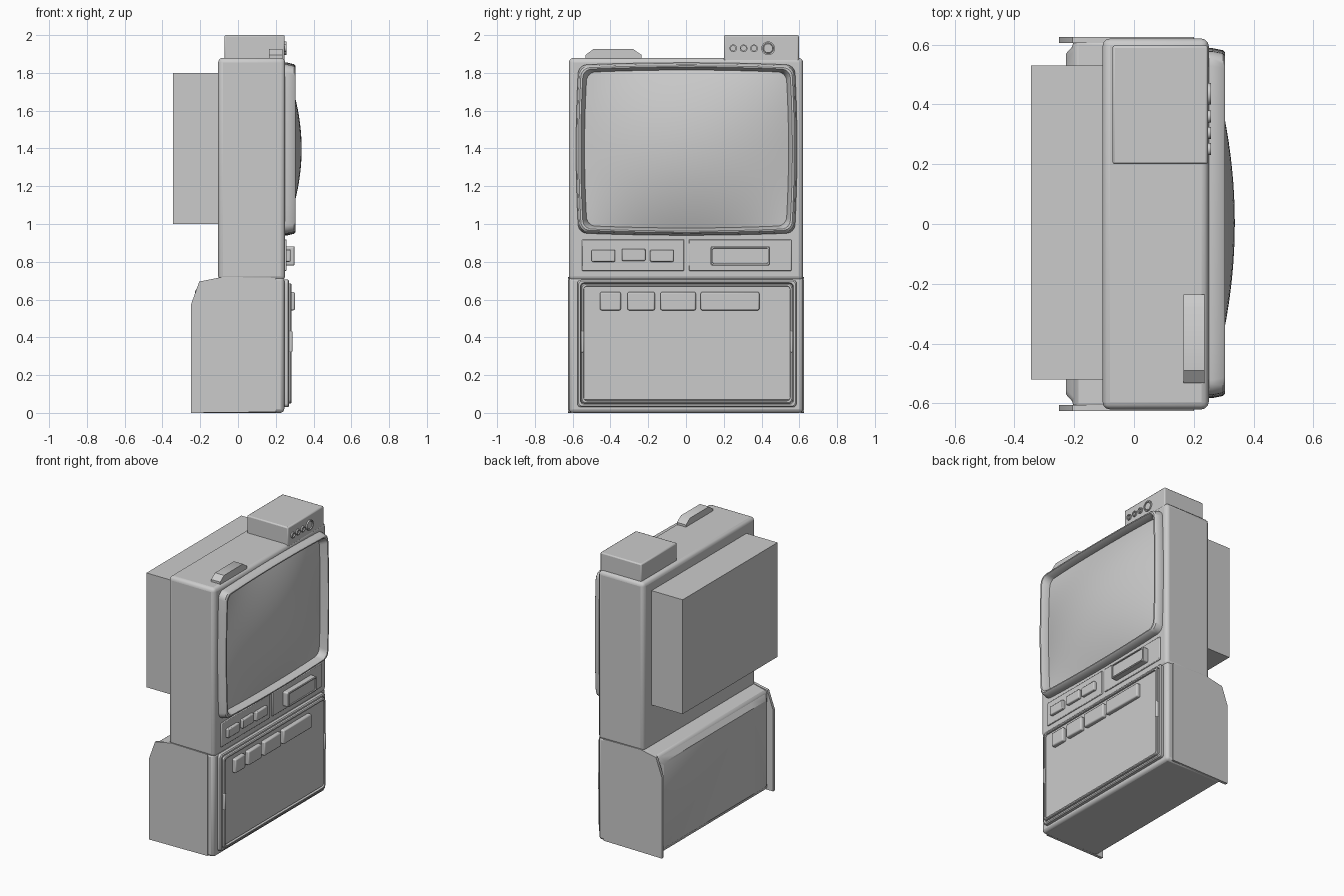
import bpy, bmesh, math

if "Cube" in bpy.data.objects:
    bpy.data.objects.remove(bpy.data.objects["Cube"])

grey = bpy.data.materials.new("plain grey")
grey.use_nodes = True
GREY = (0.6, 0.6, 0.6, 1)
grey.diffuse_color = GREY
grey.node_tree.nodes["Principled BSDF"].inputs["Base Color"].default_value = GREY


def finish(name, bm, bevel=0, segments=2):
    """Turn a bmesh into a named object, with rounded edges if wanted."""
    bmesh.ops.recalc_face_normals(bm, faces=bm.faces)
    mesh = bpy.data.meshes.new(name)
    bm.to_mesh(mesh)
    bm.free()
    mesh.materials.append(grey)
    obj = bpy.data.objects.new(name, mesh)
    bpy.context.collection.objects.link(obj)
    if bevel:
        mod = obj.modifiers.new("round edges", 'BEVEL')
        mod.width, mod.segments = bevel, segments
        mod.limit_method, mod.angle_limit = 'ANGLE', math.radians(25)
    bpy.ops.object.select_all(action='DESELECT')
    obj.select_set(True)
    bpy.context.view_layer.objects.active = obj
    bpy.ops.object.shade_smooth_by_angle(angle=math.radians(35))
    return obj


def loft(name, rings, closed=False, bevel=0, segments=2):
    """Skin equal-length rings of points; closed joins last ring to first."""
    bm = bmesh.new()
    loops = [[bm.verts.new(p) for p in ring] for ring in rings]
    pairs = list(zip(loops, loops[1:]))
    if closed:
        pairs.append((loops[-1], loops[0]))
    else:
        bm.faces.new(loops[0])
        bm.faces.new(loops[-1])
    for a, b in pairs:
        for i in range(len(a)):
            j = (i + 1) % len(a)
            bm.faces.new((a[i], a[j], b[j], b[i]))
    return finish(name, bm, bevel, segments)


def box(name, x, y, z, bevel=0, segments=2):
    rings = [[(px, y[0], z[0]), (px, y[1], z[0]), (px, y[1], z[1]), (px, y[0], z[1])]
             for px in x]
    return loft(name, rings, False, bevel, segments)


def prism(name, profile, y, bevel=0):
    """Extrude an x-z profile along y."""
    return loft(name, [[(px, py, pz) for px, pz in profile] for py in y], False, bevel)


def rounded(x, cy, cz, hy, hz, r, bulge=0.0):
    """Rounded rectangle facing +x, with sides bowed outward by bulge."""
    pts = []
    for k, (sy, sz) in enumerate(((1, 1), (-1, 1), (-1, -1), (1, -1))):
        for s in range(7):
            a = math.pi / 2 * (k + s / 6)
            pts.append((sy * (hy - r) + r * math.cos(a), sz * (hz - r) + r * math.sin(a)))
        # bowed points along the following side
        ny, nz = ((0, 1), (-1, 0), (0, -1), (1, 0))[k]
        for s in range(1, 8):
            t = 1 - s / 4
            bow = bulge * (1 - t * t)
            if ny == 0:
                pts.append((t * nz * (hy - r), nz * (hz + bow)))
            else:
                pts.append((ny * (hy + bow), -ny * t * (hz - r)))
    return [(x, cy + py, cz + pz) for py, pz in pts]


def frame(name, y, z, width, x, lip=0.0, r=0.02):
    """Raised rectangular frame with a sloped inside."""
    cy, cz, hy, hz = sum(y) / 2, sum(z) / 2, (y[1] - y[0]) / 2, (z[1] - z[0]) / 2
    steps = ((x[0], 0), (x[1] - lip, 0), (x[1], lip), (x[1], width - lip), (x[0], width))
    return loft(name, [rounded(px, cy, cz, hy - d, hz - d, r) for px, d in steps], True)


def disc(name, x, y, z, r, depth, inner=0.0):
    """Knob on a +x face, either solid or a ring."""
    def ring(px, rad):
        return [(px, y + rad * math.cos(i * math.tau / 24), z + rad * math.sin(i * math.tau / 24))
                for i in range(24)]
    if inner:
        return loft(name, [ring(x, r), ring(x + depth, r), ring(x + depth, inner), ring(x, inner)], True)
    return loft(name, [ring(x, r), ring(x + depth, r * 0.9)])


# Main cabinet: upper housing, deeper base and rear tube housing
box("upper_cabinet", (-0.105, 0.25), (-0.62, 0.62), (0.7, 1.88), 0.025, 3)
prism("base_cabinet", [(-0.205, 0), (0.245, 0), (0.245, 0.72), (-0.08, 0.72), (-0.205, 0.69)],
      (-0.62, 0.62), 0.02)
loft("base_back_panel", [rounded(-0.2, 0, 0.345, 0.6, 0.335, 0.02),
                         rounded(-0.227, 0, 0.345, 0.57, 0.30, 0.02)])
box("rear_housing", (-0.345, -0.09), (-0.52, 0.53), (1.0, 1.8))

# Side walls that run past the back of the base
for side in (-1, 1):
    prism("base_side_wall_" + ("left" if side > 0 else "right"),
          [(-0.25, 0), (0.2, 0.005), (0.2, 0.715), (-0.08, 0.72), (-0.205, 0.695), (-0.25, 0.57)],
          (side * 0.605, side * 0.625))

# Screen surround: outside wall, rounded front lip and sloped inside
SCREEN_Z = 1.397
steps = ((0.24, 0.575, 0.447), (0.262, 0.575, 0.447), (0.297, 0.568, 0.439),
         (0.305, 0.56, 0.431), (0.305, 0.55, 0.424), (0.297, 0.546, 0.42),
         (0.262, 0.53, 0.408), (0.24, 0.53, 0.408))
loft("screen_surround", [rounded(x, 0.003, SCREEN_Z, hy, hz, 0.05, 0.01) for x, hy, hz in steps], True)

# Domed picture tube
bm = bmesh.new()
bmesh.ops.create_grid(bm, x_segments=24, y_segments=24, size=1)
for v in bm.verts:
    u, w = v.co.x, v.co.y
    v.co = (0.337 - 0.082 * (1 - (1 - u * u) * (1 - w * w)), 0.003 + 0.545 * u, SCREEN_Z + 0.42 * w)
for f in bm.faces:
    f.smooth = True
bmesh.ops.recalc_face_normals(bm, faces=bm.faces)
if sum(f.normal.x for f in bm.faces) < 0:
    bmesh.ops.reverse_faces(bm, faces=bm.faces)
mesh = bpy.data.meshes.new("screen")
bm.to_mesh(mesh)
bm.free()
mesh.materials.append(grey)
bpy.context.collection.objects.link(bpy.data.objects.new("screen", mesh))

# Control strip: two plates, three buttons and a framed slot
for name, y in (("left_control_plate", (-0.55, -0.01)), ("right_control_plate", (0.015, 0.558))):
    box(name, (0.24, 0.258), y, (0.752, 0.918), 0.004)
for i, y in enumerate((-0.5, -0.34, -0.19)):
    lift = 0.005 if i == 1 else 0
    box(f"control_button_{i + 1}", (0.25, 0.278), (y, y + 0.125), (0.8 + lift, 0.863 + lift), 0.006)
frame("slot_frame", (0.13, 0.445), (0.78, 0.882), 0.014, (0.25, 0.3), 0.004, 0.01)
box("slot_cover", (0.25, 0.292), (0.14, 0.435), (0.79, 0.872))

# Door on the base: stepped frames, flat panel, buttons and side grips
frame("door_outer_frame", (-0.575, 0.585), (0.03, 0.705), 0.022, (0.235, 0.27), 0.006)
frame("door_inner_frame", (-0.555, 0.565), (0.05, 0.685), 0.018, (0.235, 0.284), 0.005)
box("door_panel", (0.235, 0.275), (-0.54, 0.55), (0.07, 0.67))
for i, y in enumerate(((-0.455, -0.345), (-0.31, -0.165), (-0.135, 0.052), (0.078, 0.388))):
    box(f"door_button_{i + 1}", (0.265, 0.302), y, (0.543, 0.64), 0.008)
for side in (-1, 1):
    box("door_grip_" + ("left" if side > 0 else "right"), (0.25, 0.288),
        sorted((side * 0.545 + 0.005, side * 0.562 + 0.005)), (0.32, 0.435), 0.006)

# Box on top with a row of knobs
box("top_box", (-0.072, 0.247), (0.2, 0.597), (1.86, 2.0), 0.008)
for i, y in enumerate((0.25, 0.305, 0.36)):
    disc(f"small_knob_{i + 1}", 0.245, y, 1.93, 0.02, 0.012, 0.013)
disc("large_knob_ring", 0.245, 0.435, 1.93, 0.036, 0.012, 0.028)
disc("large_knob", 0.245, 0.435, 1.93, 0.026, 0.008)

# Carrying bump on top
loft("top_handle", [[(x, y, z) for y, z in ((-0.532, 1.87), (-0.532, 1.895), (-0.49, 1.926),
                                            (-0.28, 1.926), (-0.235, 1.895), (-0.235, 1.87))]
                    for x in (0.165, 0.235)])
